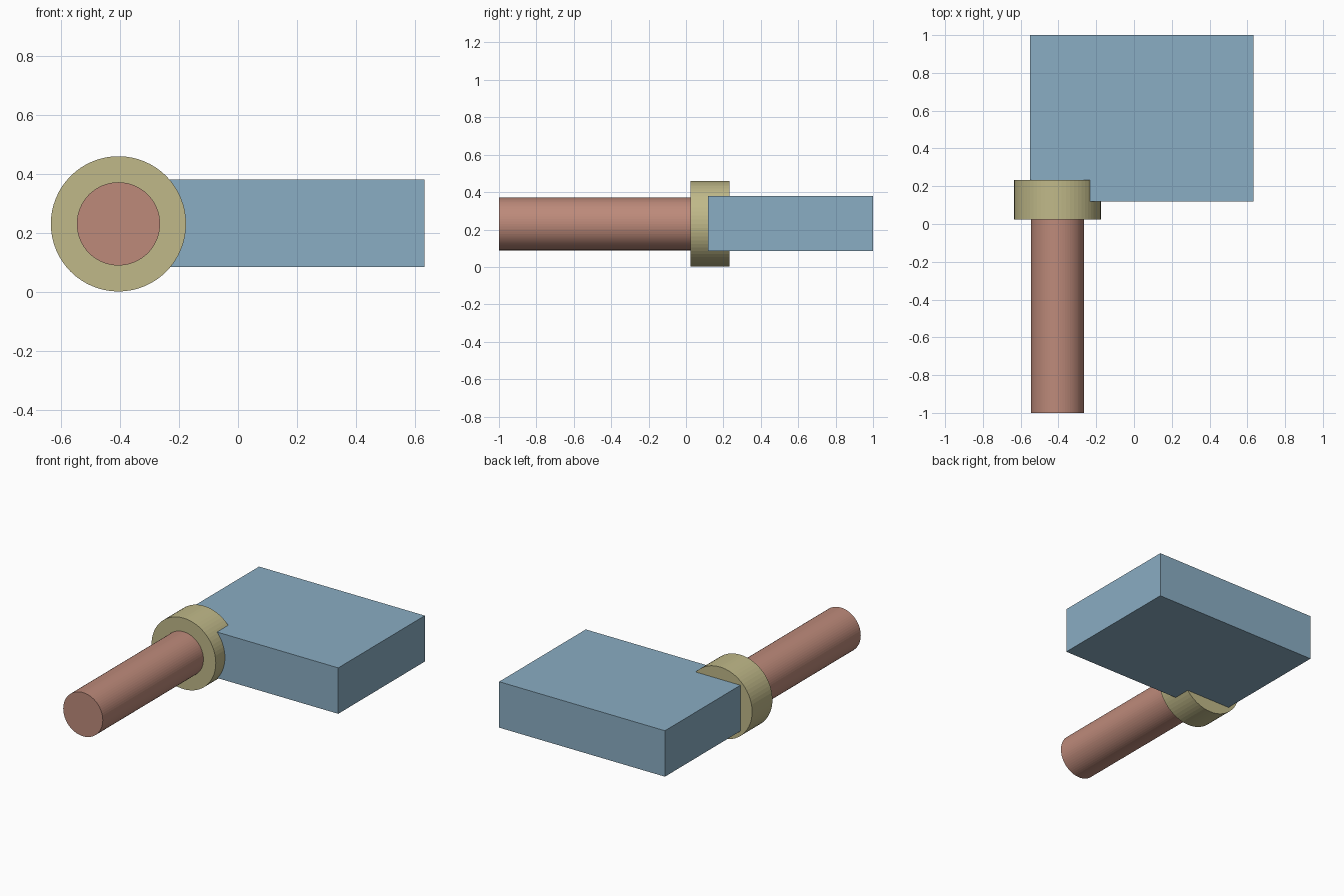
import bpy
import math

cube = bpy.data.objects.get("Cube")
if cube:
    bpy.data.objects.remove(cube, do_unlink=True)

AXIS_X, AXIS_Z = -0.405, 0.23


def material(name, rgb):
    mat = bpy.data.materials.new(name)
    mat.use_nodes = True
    color = (*rgb, 1.0)
    mat.diffuse_color = color
    mat.node_tree.nodes["Principled BSDF"].inputs["Base Color"].default_value = color
    return mat


def finish(name, mat):
    obj = bpy.context.object
    obj.name = name
    obj.data.materials.append(mat)
    bpy.ops.object.transform_apply(location=False, rotation=True, scale=True)
    return obj


def cylinder_y(name, radius, y0, y1, mat):
    """Cylinder running front to back on the shared axis."""
    bpy.ops.mesh.primitive_cylinder_add(
        vertices=64, radius=radius, depth=y1 - y0,
        location=(AXIS_X, (y0 + y1) / 2, AXIS_Z), rotation=(math.pi / 2, 0, 0))
    return finish(name, mat)


def box(name, low, high, mat):
    center = [(a + b) / 2 for a, b in zip(low, high)]
    bpy.ops.mesh.primitive_cube_add(size=1, location=center)
    bpy.context.object.scale = [b - a for a, b in zip(low, high)]
    return finish(name, mat)


blue = material("dusty blue", (0.254, 0.418, 0.546))
khaki = material("khaki", (0.527, 0.485, 0.25))
clay = material("clay red", (0.509, 0.254, 0.195))

# Rod at the front, collar around its end, block set into the collar
cylinder_y("rod", 0.141, -1.0, 0.03, clay)
cylinder_y("collar", 0.229, 0.025, 0.232, khaki)
box("block", (-0.55, 0.118, 0.084), (0.632, 1.0, 0.38), blue)
